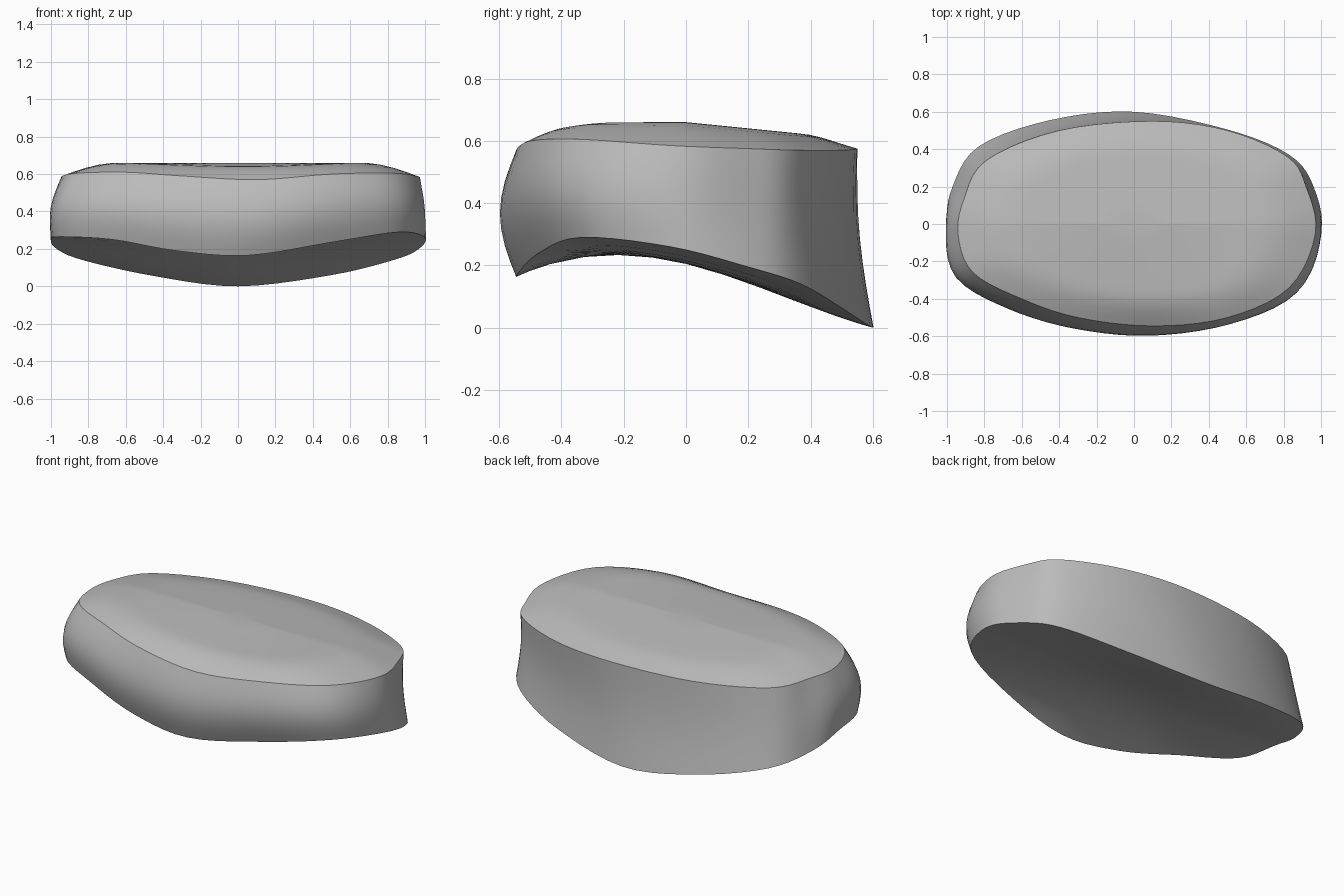
import bpy, bmesh, math
from mathutils import Vector

if "Cube" in bpy.data.objects:
    bpy.data.objects.remove(bpy.data.objects["Cube"])

# Rim outlines, anticlockwise from the +x end
TOP_RIM = [(.97, -.05, .585), (.92, .2, .575), (.82, .36, .57), (.5, .5, .57),
           (.1, .55, .575), (-.4, .5, .575), (-.79, .34, .58), (-.91, .13, .59),
           (-.94, -.06, .59), (-.86, -.26, .605), (-.6, -.4, .61),
           (-.3, -.5, .59), (.1, -.545, .57), (.5, -.5, .6), (.83, -.34, .605)]
BOTTOM_RIM = [(1, -.05, .26), (.96, .2, .195), (.83, .37, .14), (.5, .505, .06),
              (0, .6, 0), (-.45, .555, .055), (-.83, .415, .14), (-.97, .2, .2),
              (-1, 0, .25), (-.95, -.26, .265), (-.67, -.42, .25),
              (-.33, -.51, .19), (.05, -.545, .165), (.5, -.48, .235),
              (.86, -.34, .29)]
STEPS = 5


def smooth_loop(points):
    """Closed Catmull-Rom curve through the points."""
    pts = [Vector(p) for p in points]
    n = len(pts)
    loop = []
    for i in range(n):
        a, b, c, d = (pts[(i + k) % n] for k in (-1, 0, 1, 2))
        for j in range(STEPS):
            t = j / STEPS
            loop.append(0.5 * (2 * b + (c - a) * t
                               + (2 * a - 5 * b + 4 * c - d) * t ** 2
                               + (3 * b - a - 3 * c + d) * t ** 3))
    return loop


def underside(y):
    return .205 - .24 * y - .45 * y ** 2 + .45 * y ** 3


def plateau(x, y):
    dip = .015 * max(0, 1 - (x / .6) ** 2) * max(0, -y) / .3
    return .66 - .1 * max(0, y) - dip


def bottom_point(p, s):
    x, y = p.x * s, p.y * s
    return Vector((x, y, underside(y) + (p.z - underside(p.y)) * s ** 3))


def top_point(p, s):
    x, y = p.x * s, p.y * s
    rise = math.sin(math.pi / 2 * min(1, (1 - s) / .32))
    return Vector((x, y, p.z + (plateau(x, y) - p.z) * rise))


def wall_point(low, high, t):
    """Wall that swells at the front and is hollow at the back."""
    p = low.lerp(high, t)
    out = Vector((p.x * .36, p.y, 0)).normalized()
    bulge = .018 - .035 * out.y - .01 * out.x
    return p + out * bulge * math.sin(math.pi * t)


top, bottom = smooth_loop(TOP_RIM), smooth_loop(BOTTOM_RIM)
rings = [[bottom_point(p, s) for p in bottom] for s in (.2, .4, .6, .8, .92)]
rings += [[wall_point(a, b, k / 8) for a, b in zip(bottom, top)] for k in range(9)]
rings += [[top_point(p, s) for p in top] for s in (.93, .86, .79, .72, .64, .45, .2)]

# Skin the rings and close both ends
bm = bmesh.new()
layers = [[bm.verts.new(p) for p in ring] for ring in rings]
count = len(top)
for lower, upper in zip(layers, layers[1:]):
    for i in range(count):
        j = (i + 1) % count
        bm.faces.new((lower[i], lower[j], upper[j], upper[i]))
for layer, height in ((layers[0], underside(0)), (layers[-1], plateau(0, 0))):
    hub = bm.verts.new((0, 0, height))
    for i in range(count):
        bm.faces.new((layer[i], layer[(i + 1) % count], hub))
bmesh.ops.recalc_face_normals(bm, faces=bm.faces)

mesh = bpy.data.meshes.new("cushion_body")
bm.to_mesh(mesh)
bm.free()
body = bpy.data.objects.new("cushion_body", mesh)
bpy.context.collection.objects.link(body)

grey = bpy.data.materials.new("plain grey")
grey.use_nodes = True
grey.diffuse_color = (.5, .5, .5, 1)
grey.node_tree.nodes["Principled BSDF"].inputs["Base Color"].default_value = (.5, .5, .5, 1)
mesh.materials.append(grey)

bpy.context.view_layer.objects.active = body
body.select_set(True)
bpy.ops.object.shade_smooth_by_angle(angle=math.radians(35))
